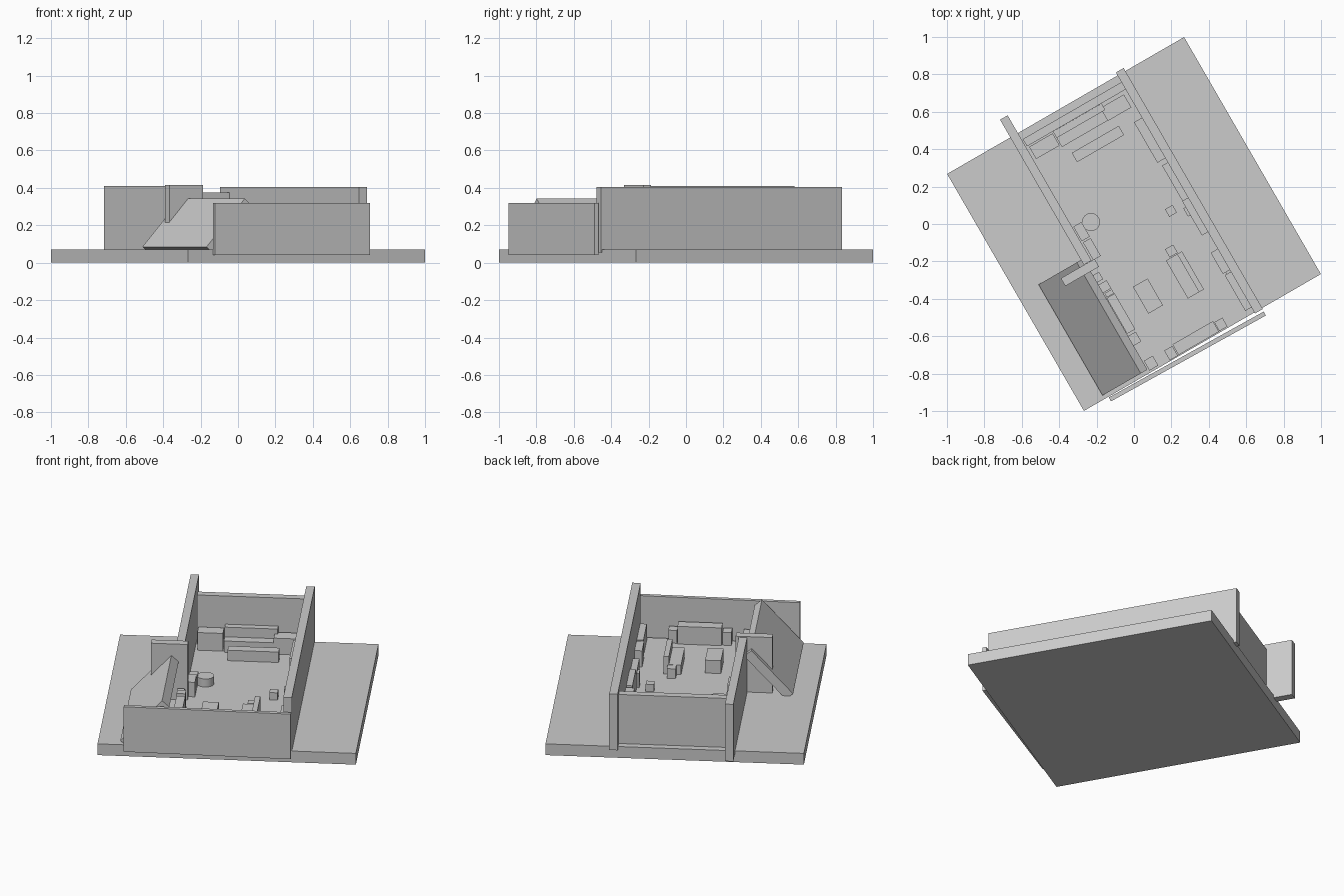
import bpy, bmesh, math
from mathutils import Matrix, Vector

# The whole layout is a plan turned 30 degrees about z; u runs along, v runs back
A = math.radians(30)
TURN = Matrix.Rotation(A, 4, 'Z')
FLOOR = 0.07


def finish(name, bm, u, v, z, spin=0.0):
    me = bpy.data.meshes.new(name)
    bmesh.ops.recalc_face_normals(bm, faces=bm.faces)
    bm.to_mesh(me)
    bm.free()
    ob = bpy.data.objects.new(name, me)
    ob.location = TURN @ Vector((u, v, z))
    ob.rotation_euler.z = A + math.radians(spin)
    bpy.context.collection.objects.link(ob)
    return ob


def box(name, u, v, su, sv, z0, z1, spin=0.0):
    bm = bmesh.new()
    bmesh.ops.create_cube(bm, size=1)
    bmesh.ops.scale(bm, vec=(su, sv, z1 - z0), verts=bm.verts)
    return finish(name, bm, u, v, (z0 + z1) / 2, spin)


def furniture(name, u, v, su, sv, h):
    return box(name, u, v, su, sv, FLOOR - 0.01, FLOOR + h)


# Ground slab
box("floor", 0, 0, 1.463, 1.463, 0, FLOOR)

# Walls
box("right_wall", 0.345, 0.006, 0.048, 1.488, 0.055, 0.405)
box("left_wall", -0.318, 0.393, 0.047, 0.896, 0.055, 0.41)
box("back_wall", 0.017, 0.668, 0.61, 0.045, 0.06, 0.375)
box("cross_wall", -0.38, -0.08, 0.208, 0.048, 0.06, 0.415)
box("front_wall", -0.107, -0.756, 0.947, 0.024, 0.04, 0.32, -1.0)

# Leaning wall panel
bm = bmesh.new()
profile = [(-0.604, 0.085), (-0.368, 0.343), (-0.327, 0.306), (-0.563, 0.05)]
face = bm.faces.new([bm.verts.new((u, -0.025, z)) for u, z in profile])
ext = bmesh.ops.extrude_face_region(bm, geom=[face])
bmesh.ops.translate(bm, vec=(0, -0.685, 0),
                    verts=[g for g in ext['geom'] if isinstance(g, bmesh.types.BMVert)])
finish("leaning_panel", bm, 0, 0, 0)

# Back seating group
furniture("back_side_table_left", -0.207, 0.600, 0.145, 0.075, 0.11)
furniture("back_side_table_right", 0.227, 0.587, 0.145, 0.08, 0.10)
furniture("back_sofa_rest", 0.022, 0.625, 0.30, 0.04, 0.13)
furniture("back_sofa_seat", 0.022, 0.577, 0.30, 0.056, 0.07)
furniture("back_bench", 0.047, 0.467, 0.29, 0.057, 0.065)

# Cabinets along the right wall
for i, (u, v, su, sv, h) in enumerate([
        (0.297, 0.346, 0.05, 0.25, 0.13),
        (0.304, 0.085, 0.036, 0.22, 0.13),
        (0.304, -0.13, 0.04, 0.21, 0.10),
        (0.300, -0.404, 0.044, 0.13, 0.10),
        (0.303, -0.590, 0.04, 0.22, 0.10)]):
    furniture(f"right_cabinet_{i + 1}", u, v, su, sv, h)

# Desk with raised back, and a low table
furniture("desk", 0.085, -0.372, 0.07, 0.235, 0.06)
furniture("desk_back", 0.134, -0.372, 0.03, 0.235, 0.11)
furniture("low_table", -0.128, -0.371, 0.09, 0.165, 0.08)

# Small loose boxes and stools
for i, (u, v, s, h) in enumerate([
        (0.295, -0.085, 0.05, 0.09),
        (0.206, -0.038, 0.047, 0.045),
        (0.101, -0.225, 0.05, 0.06),
        (0.310, -0.483, 0.03, 0.06)]):
    furniture(f"stool_{i + 1}", u, v, s, s, h)

# Front seating group
furniture("front_sofa", -0.019, -0.693, 0.25, 0.065, 0.11)
furniture("front_side_box_right", 0.134, -0.697, 0.05, 0.055, 0.08)
furniture("front_side_box_left", -0.174, -0.697, 0.05, 0.06, 0.08)
furniture("front_corner_box", -0.293, -0.690, 0.055, 0.06, 0.08)

# Boxes and cabinets along the left side
for i, (u, v, su, sv, h) in enumerate([
        (-0.263, 0.105, 0.05, 0.09, 0.06),
        (-0.262, -0.004, 0.047, 0.11, 0.09),
        (-0.310, -0.150, 0.04, 0.045, 0.08),
        (-0.302, -0.212, 0.05, 0.05, 0.10),
        (-0.300, -0.255, 0.045, 0.025, 0.06),
        (-0.300, -0.380, 0.05, 0.22, 0.10),
        (-0.305, -0.533, 0.05, 0.06, 0.07)]):
    furniture(f"left_cabinet_{i + 1}", u, v, su, sv, h)

# Round table
bm = bmesh.new()
bmesh.ops.create_cone(bm, cap_ends=True, segments=32, radius1=0.048, radius2=0.048, depth=0.06)
drum = finish("round_table", bm, -0.194, 0.124, FLOOR + 0.02)
for p in drum.data.polygons:
    p.use_smooth = abs(p.normal.z) < 0.5
drum.data.set_sharp_from_angle(angle=math.radians(40))
